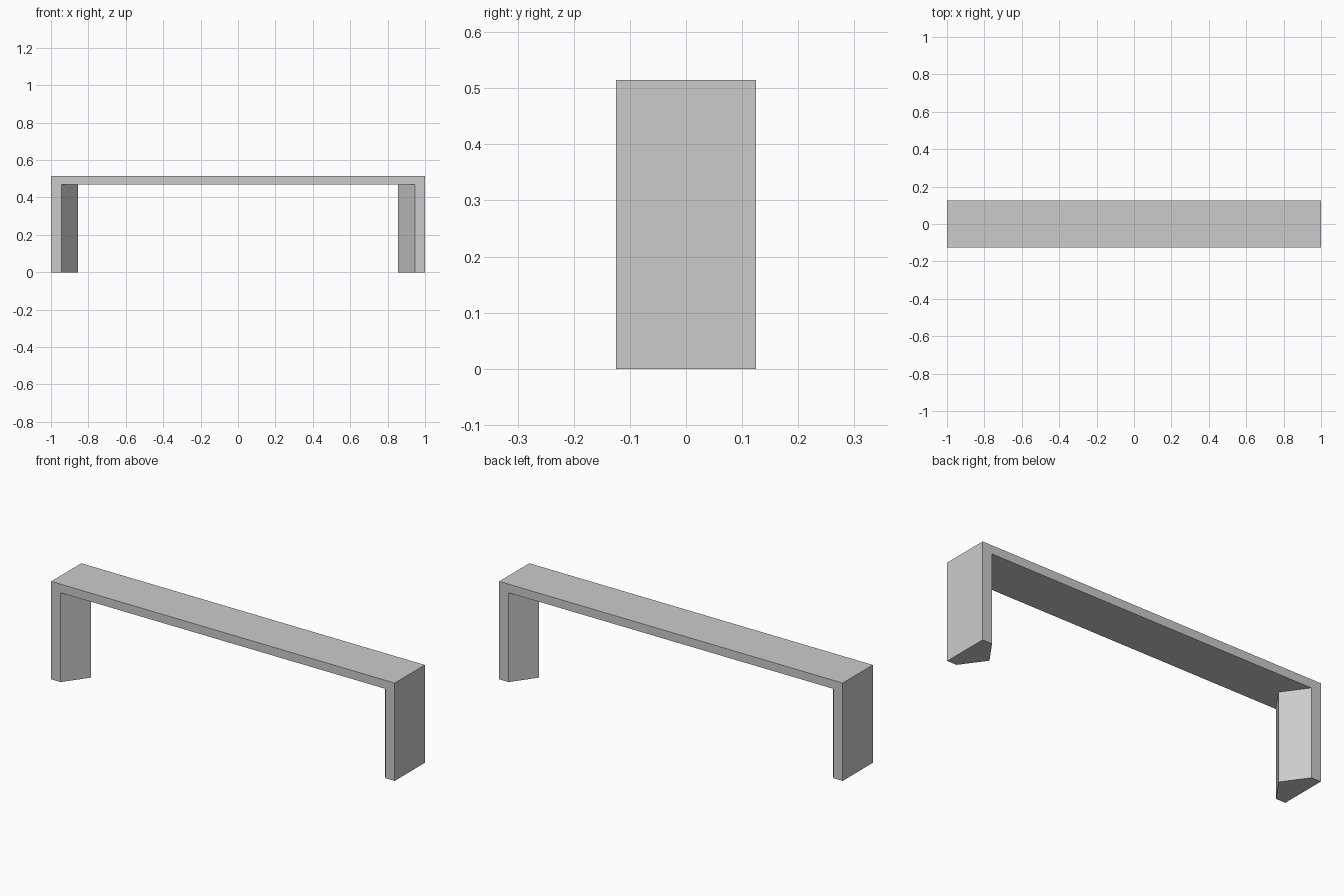
import bpy, bmesh

if "Cube" in bpy.data.objects:
    bpy.data.objects.remove(bpy.data.objects["Cube"])

W = 0.125             # half depth
EDGE, TIP = 0.945, 0.855   # inner leg face: outer edges and centre ridge
UNDER, TOP = 0.47, 0.515


def make_object(name, bm):
    bmesh.ops.recalc_face_normals(bm, faces=bm.faces)
    mesh = bpy.data.meshes.new(name)
    bm.to_mesh(mesh)
    bm.free()
    obj = bpy.data.objects.new(name, mesh)
    bpy.context.collection.objects.link(obj)
    return obj


def prism(outline, z0, z1):
    """Side walls of an extruded outline; returns bmesh, lower and upper rings."""
    bm = bmesh.new()
    low = [bm.verts.new((x, y, z0)) for x, y in outline]
    high = [bm.verts.new((x, y, z1)) for x, y in outline]
    n = len(outline)
    for i in range(n):
        j = (i + 1) % n
        bm.faces.new((low[i], low[j], high[j], high[i]))
    return bm, low, high


# Bench top: underside is cut out where the legs join it
bm, low, high = prism([(-1, -W), (-EDGE, -W), (EDGE, -W), (1, -W),
                       (1, W), (EDGE, W), (-EDGE, W), (-1, W)], UNDER, TOP)
bm.faces.new(high)
right_tip = bm.verts.new((TIP, 0, UNDER))
left_tip = bm.verts.new((-TIP, 0, UNDER))
bm.faces.new((left_tip, low[6], low[5], right_tip))
bm.faces.new((left_tip, right_tip, low[2], low[1]))
make_object("bench_top", bm)

# Legs: five-sided upright with an inward ridge, mirrored to the other end
bm, low, high = prism([(1, -W), (1, W), (EDGE, W), (TIP, 0), (EDGE, -W)], 0, UNDER)
bm.faces.new(low)
legs = make_object("bench_legs", bm)
legs.modifiers.new("mirror", 'MIRROR').use_axis = (True, False, False)
